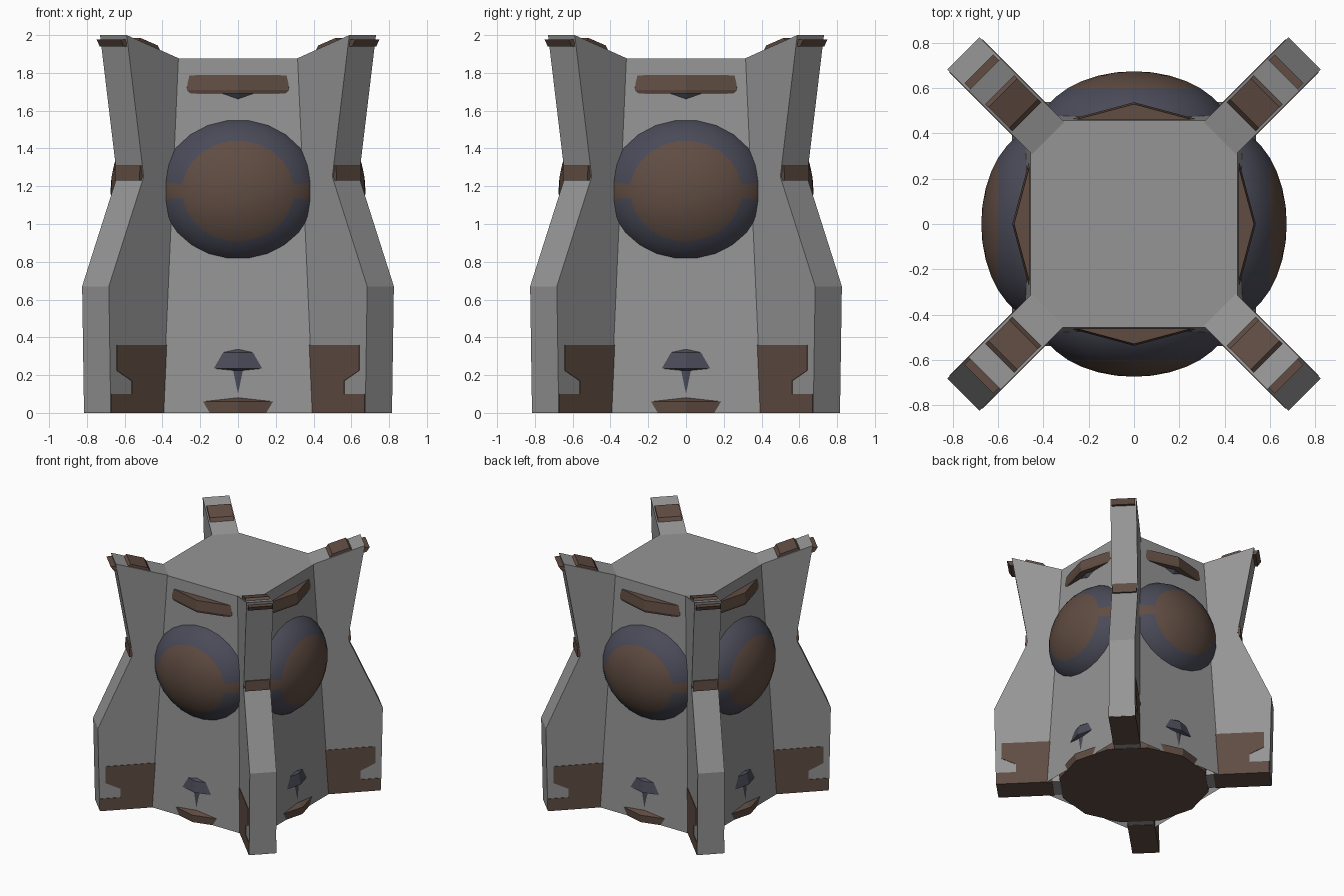
import bpy, bmesh, math
from mathutils import Matrix, Vector

if "Cube" in bpy.data.objects:
    bpy.data.objects.remove(bpy.data.objects["Cube"])


def material(name, rgb):
    m = bpy.data.materials.new(name)
    m.diffuse_color = (*rgb, 1)
    m.use_nodes = True
    m.node_tree.nodes["Principled BSDF"].inputs["Base Color"].default_value = m.diffuse_color
    return m


GREY = material("stone grey", (0.30, 0.30, 0.30))
BROWN = material("dark brown", (0.117, 0.073, 0.055))
SLATE = material("slate blue", (0.070, 0.070, 0.100))


def finish(bm, name, mats):
    bmesh.ops.recalc_face_normals(bm, faces=bm.faces)
    me = bpy.data.meshes.new(name)
    bm.to_mesh(me)
    bm.free()
    ob = bpy.data.objects.new(name, me)
    bpy.context.collection.objects.link(ob)
    for m in mats:
        me.materials.append(m)
    return ob


def radial_slab(name, profile, half, angle, mat):
    """Extrude an (r, z) profile by +-half and turn it to an angle about z."""
    bm = bmesh.new()
    face = bm.faces.new([bm.verts.new((r, -half, z)) for r, z in profile])
    ext = bmesh.ops.extrude_face_region(bm, geom=[face])
    verts = [v for v in ext["geom"] if isinstance(v, bmesh.types.BMVert)]
    bmesh.ops.translate(bm, verts=verts, vec=(0, 2 * half, 0))
    bm.transform(Matrix.Rotation(angle, 4, 'Z'))
    return finish(bm, name, [mat])


def lathe(name, profile, mat, sides=12):
    """Solid of revolution with a vertex pointing to each side of the model."""
    bm = bmesh.new()
    rings = [[bm.verts.new((r * math.cos(2 * math.pi * i / sides),
                            r * math.sin(2 * math.pi * i / sides), z))
              for i in range(sides)] for r, z in profile]
    for a, b in zip(rings, rings[1:]):
        for i in range(sides):
            j = (i + 1) % sides
            bm.faces.new((a[i], a[j], b[j], b[i]))
    bm.faces.new(rings[0])
    bm.faces.new(rings[-1])
    return finish(bm, name, [mat])


# Tapered square core, open underneath
bm = bmesh.new()
low, high = [[bm.verts.new((sx * h, sy * h, z))
              for sx, sy in ((-1, -1), (1, -1), (1, 1), (-1, 1))]
             for h, z in ((0.54, 0), (0.457, 1.875))]
for i in range(4):
    j = (i + 1) % 4
    bm.faces.new((low[i], low[j], high[j], high[i]))
bm.faces.new(high)
finish(bm, "core", [GREY])

# Discs inside the core whose corners poke through the walls
lathe("base_disc", [(0.58, 0), (0.587, 0.06), (0.53, 0.083)], BROWN)
lathe("lower_hood", [(0.5355, 0.10), (0.537, 0.225), (0.564, 0.235),
                     (0.547, 0.32), (0.515, 0.345)], SLATE)
lathe("upper_disc", [(0.532, 1.69), (0.538, 1.71), (0.53, 1.785),
                     (0.43, 1.788)], BROWN)
lathe("upper_disc_underside", [(0.43, 1.61), (0.49, 1.695)], SLATE)

# Corner fins with their brown fittings
for k in range(4):
    a = math.pi / 4 + k * math.pi / 2
    radial_slab("fin", [(0.537, 0.003), (1.053, 0.003), (1.067, 0.67),
                        (0.806, 1.25), (0.933, 2.0), (0.537, 1.875)],
                0.1, a, GREY)
    radial_slab("fin_foot", [(0.62, 0), (1.05, 0), (1.05, 0.10), (0.898, 0.10),
                             (0.898, 0.17), (1.01, 0.225), (1.01, 0.36),
                             (0.62, 0.36)], 0.104, a, BROWN)
    radial_slab("fin_waist_band", [(0.75, 1.23), (0.83, 1.23), (0.826, 1.31),
                                   (0.75, 1.31)], 0.092, a, BROWN)
    radial_slab("fin_top_pad", [(0.66, 1.90), (0.69, 1.945), (0.82, 1.985),
                                (0.85, 1.96)], 0.09, a, BROWN)
    radial_slab("fin_tip_band", [(0.90, 1.94), (0.945, 1.94), (0.97, 1.978),
                                 (0.90, 1.978)], 0.09, a, BROWN)

# Bulging domes: slate rim, brown centre and brown side tabs
SEGS, RINGS = 24, 17
for k in range(4):
    bm = bmesh.new()
    bmesh.ops.create_uvsphere(bm, u_segments=SEGS, v_segments=RINGS, radius=1)
    # half a segment of turn centres a column of faces on each side
    bm.transform(Matrix.Rotation(math.pi / SEGS, 4, 'Z'))
    for f in bm.faces:
        c = f.calc_center_median()
        centre = c.z > math.cos(math.radians(42.5))
        tab = abs(math.atan2(c.y, abs(c.x))) < math.pi / SEGS
        f.material_index = 1 if centre or tab else 0
        f.smooth = True
    # drop the half buried in the core
    bmesh.ops.delete(bm, geom=[v for v in bm.verts if v.co.z < -0.2],
                     context='VERTS')
    bm.transform(Matrix.Rotation(k * math.pi / 2, 4, 'Z')
                 @ Matrix.Translation((0, -0.385, 1.175))
                 @ Matrix.Rotation(math.pi / 2, 4, 'X')
                 @ Matrix.Diagonal((0.44, 0.395, 0.29, 1)))
    finish(bm, "side_dome", [SLATE, BROWN])
